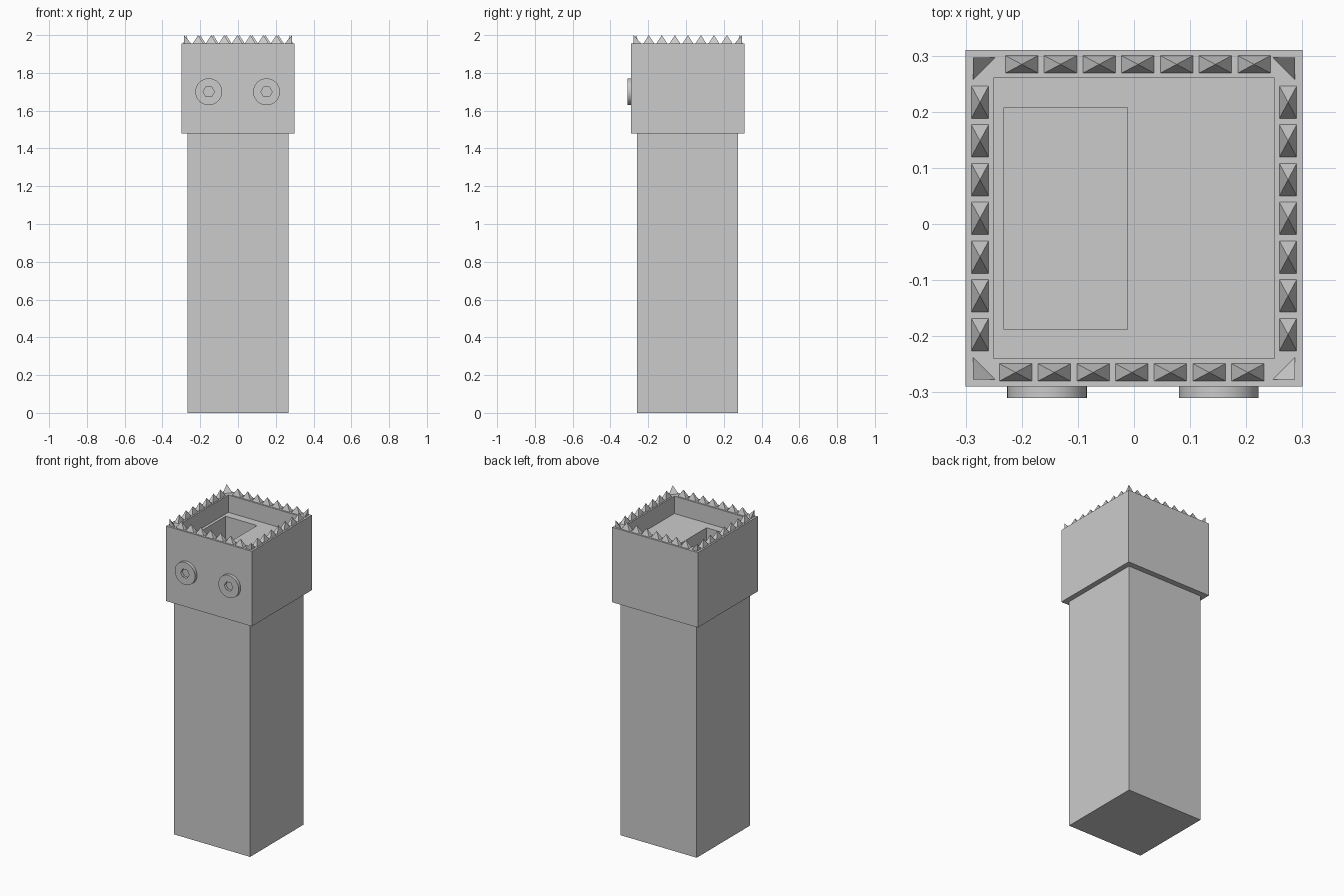
import bpy, bmesh, math
from mathutils import Vector

if "Cube" in bpy.data.objects:
    bpy.data.objects.remove(bpy.data.objects["Cube"])


def make_object(name, bm):
    bmesh.ops.recalc_face_normals(bm, faces=bm.faces)
    mesh = bpy.data.meshes.new(name)
    bm.to_mesh(mesh)
    bm.free()
    obj = bpy.data.objects.new(name, mesh)
    bpy.context.collection.objects.link(obj)
    return obj


def loft(name, rings):
    """Closed solid skinned through rings with equal point counts."""
    bm = bmesh.new()
    loops = [[bm.verts.new(p) for p in ring] for ring in rings]
    n = len(loops[0])
    for a, b in zip(loops, loops[1:]):
        for i in range(n):
            j = (i + 1) % n
            bm.faces.new((a[i], a[j], b[j], b[i]))
    bm.faces.new(loops[0])
    bm.faces.new(loops[-1])
    return make_object(name, bm)


def rect(x0, x1, y0, y1, z):
    return [(x0, y0, z), (x1, y0, z), (x1, y1, z), (x0, y1, z)]


def add_pyramid(bm, base, apex):
    tip = bm.verts.new(apex)
    vs = [bm.verts.new(p) for p in base]
    bm.faces.new(vs)
    for i in range(len(vs)):
        bm.faces.new((vs[i], vs[(i + 1) % len(vs)], tip))


CY = 0.01      # head centre in y
RIM = 1.955    # rim height
FLOOR = 1.845  # shallow tray floor
PIT = 1.52     # bottom of the deep slot

# Square handle
loft("handle", [rect(-0.267, 0.267, -0.26, 0.274, z) for z in (0, 1.48)])

# Head block with a shallow tray and a deep slot on the left
tray = (-0.25, 0.25, -0.24, 0.26)
slot = (-0.232, -0.012, -0.188, 0.208)
loft("head", [
    rect(-0.3, 0.3, -0.29, 0.31, 1.48),
    rect(-0.3, 0.3, -0.29, 0.31, RIM),
    rect(*tray, RIM), rect(*tray, FLOOR),
    rect(*slot, FLOOR), rect(*slot, PIT)])

# Pyramid teeth along the four rim sides, with corner spikes
bm = bmesh.new()
for k in range(4):
    c, s = [(1, 0), (0, 1), (-1, 0), (0, -1)][k]

    def turn(x, y, z):
        return (c * x - s * y, s * x + c * y + CY, z)

    shift = -0.004 if k == 0 else (-0.007 if k == 2 else 0.0)
    for i in range(-3, 4):
        x = i * 0.069 + shift
        base = [turn(*p) for p in rect(x - 0.029, x + 0.029, -0.29, -0.259, RIM)]
        add_pyramid(bm, base, turn(x, -0.2745, 2.0))
    o, n = -0.287, -0.247
    add_pyramid(bm, [turn(o, o, RIM), turn(n, o, RIM), turn(o, n, RIM)],
                turn(o, o, 2.0))
make_object("rim_teeth", bm)


# Two round bolts with hexagonal sockets on the front
def bolt(name, cx):
    angles = [math.tau * i / 48 for i in range(48)]

    def ring(radius, y, hexagon=False):
        pts = []
        for a in angles:
            r = radius
            if hexagon:
                r *= math.cos(math.pi / 6) / math.cos(a % (math.pi / 3) - math.pi / 6)
            pts.append((cx + r * math.cos(a), y, 1.70 + r * math.sin(a)))
        return pts

    obj = loft(name, [ring(0.071, -0.288), ring(0.071, -0.31),
                      ring(0.03, -0.31, True), ring(0.03, -0.293, True)])
    bpy.ops.object.select_all(action='DESELECT')
    obj.select_set(True)
    bpy.context.view_layer.objects.active = obj
    bpy.ops.object.shade_smooth_by_angle(angle=math.radians(30))


bolt("bolt_left", -0.155)
bolt("bolt_right", 0.151)
